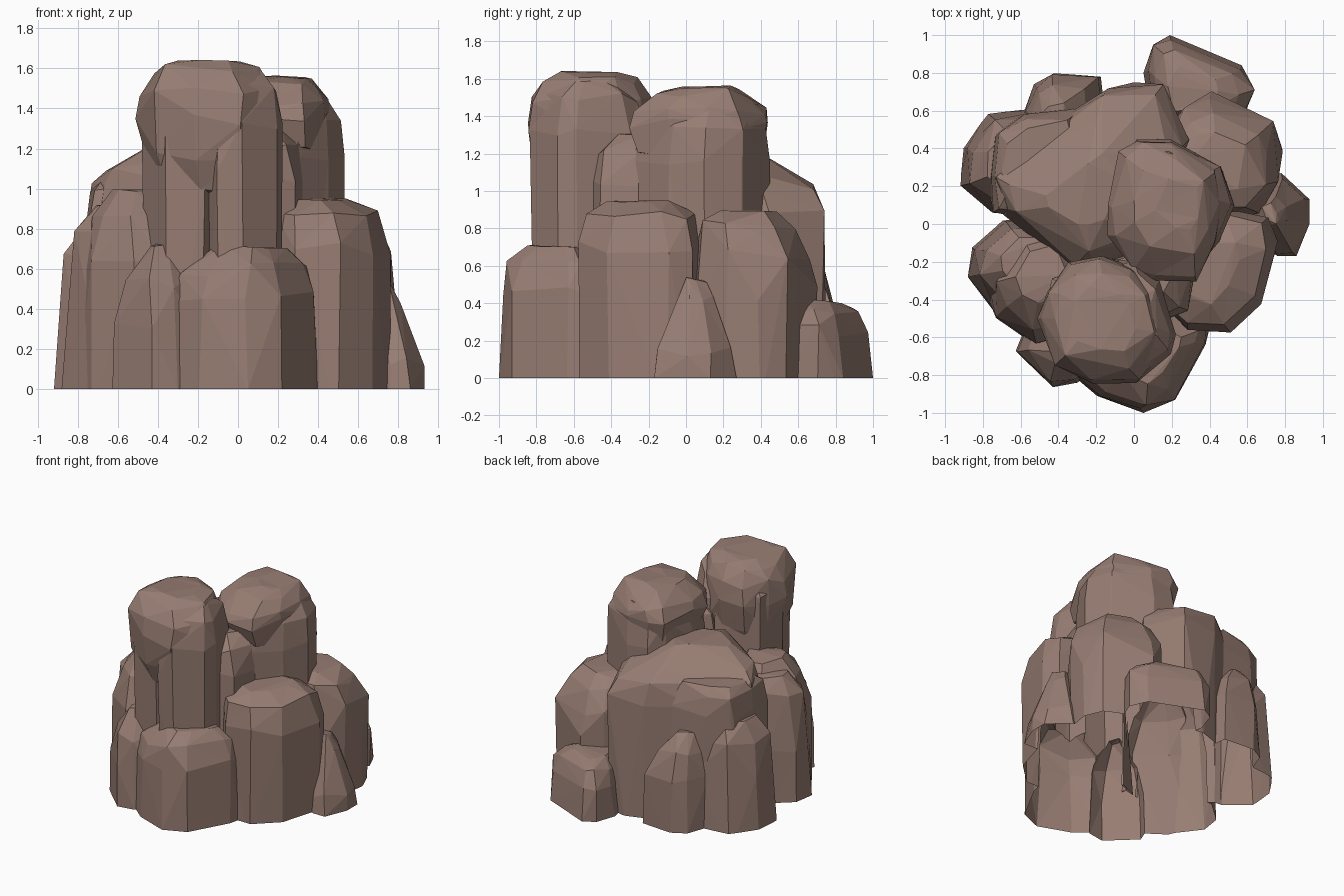
import bpy, bmesh, random
from mathutils import Vector

if "Cube" in bpy.data.objects:
    bpy.data.objects.remove(bpy.data.objects["Cube"])

random.seed(7)
stone = bpy.data.materials.new("brown_stone")
stone.diffuse_color = (0.31, 0.205, 0.17, 1)
stone.use_nodes = True
stone.node_tree.nodes["Principled BSDF"].inputs["Base Color"].default_value = stone.diffuse_color
rocks = []


def rock(name, outline, profile, shift=(0, 0), jitter=0.02):
    """Faceted boulder: hull of an outline repeated as (height, scale) rings."""
    n = len(outline)
    cx = sum(p[0] for p in outline) / n
    cy = sum(p[1] for p in outline) / n
    rings = list(profile)
    if rings[0][0] == 0:
        # sink below the ground so the base can be trimmed flat later
        rings.insert(0, (-0.1 - 0.004 * len(rocks), rings[0][1]))
    top = rings[-1][0]
    bm = bmesh.new()
    for z, s in rings:
        j = jitter if z > 0 else 0
        for x, y in outline:
            dx, dy, dz = (random.uniform(-j, j) for _ in range(3))
            zz = z - abs(dz) * 1.5 if z == top else z + dz * 2
            bm.verts.new((cx + (x - cx) * s + shift[0] * (1 - s) + dx,
                          cy + (y - cy) * s + shift[1] * (1 - s) + dy, zz))
    res = bmesh.ops.convex_hull(bm, input=bm.verts[:])
    inner = {v for v in res["geom_interior"] + res["geom_unused"]
             if isinstance(v, bmesh.types.BMVert)}
    bmesh.ops.delete(bm, geom=list(inner), context='VERTS')
    # merge nearly flat triangles into broad facets
    bmesh.ops.dissolve_limit(bm, angle_limit=0.09, verts=bm.verts[:], edges=bm.edges[:])
    bmesh.ops.triangulate(bm, faces=[f for f in bm.faces if len(f.verts) > 3])
    bmesh.ops.recalc_face_normals(bm, faces=bm.faces[:])
    me = bpy.data.meshes.new(name)
    bm.to_mesh(me)
    bm.free()
    ob = bpy.data.objects.new(name, me)
    bpy.context.collection.objects.link(ob)
    rocks.append(ob)


# broad back-left mass with a lower ledge
rock("back_mass",
     [(-.76, .24), (-.45, .52), (-.15, .70), (0, .75), (.15, .72), (.3, .45),
      (.1, -.1), (-.2, -.24), (-.32, -.22), (-.7, .06)],
     [(0, 1), (.87, 1), (1.0, .94), (1.12, .77), (1.23, .38)], (-.1, -.17))
rock("back_left_ledge",
     [(-.78, .25), (-.74, .48), (-.6, .58), (-.3, .62), (-.2, .3), (-.6, .04), (-.74, .06)],
     [(0, 1), (.85, .98), (.99, .9), (1.06, .7)], (.05, 0))

# tall front pillar: two shafts and a heavier head
rock("front_pillar_left",
     [(-.47, -.5), (-.42, -.28), (-.1, -.2), (-.1, -.6), (-.18, -.74), (-.36, -.74)],
     [(0, .94), (.72, .94), (1.0, 1.03), (1.4, 1.03), (1.5, .8)])
rock("front_pillar_right",
     [(-.2, -.25), (0, -.2), (.13, -.3), (.23, -.58), (.2, -.69), (.03, -.83), (-.1, -.82), (-.18, -.6)],
     [(0, .93), (.7, .94), (1.1, 1), (1.32, 1), (1.5, .78), (1.6, .4)], (.04, 0), .012)
rock("front_pillar_head",
     [(-.5, -.5), (-.47, -.35), (-.34, -.2), (-.18, -.18), (0, -.22), (.1, -.34), (.19, -.58),
      (.17, -.67), (.02, -.83), (-.22, -.85), (-.42, -.74)],
     [(1.0, .72), (1.15, .9), (1.34, 1), (1.49, .97), (1.59, .78), (1.645, .5)], jitter=.016)

# second tall pillar with a slight cap
rock("rear_pillar",
     [(-.13, .1), (-.1, -.1), (.02, -.24), (.3, -.28), (.46, -.1), (.53, .1),
      (.47, .3), (.2, .44), (.02, .45), (-.08, .35)],
     [(0, 1), (1.15, 1), (1.35, .93), (1.47, .75)], (.0, .1), .012)
rock("rear_pillar_cap",
     [(-.15, .1), (-.13, -.07), (0, -.25), (.1, -.29), (.33, -.3), (.44, -.1), (.48, .1),
      (.44, .3), (.2, .43), (.02, .44), (-.08, .38)],
     [(1.2, .87), (1.36, 1), (1.43, .92), (1.52, .64), (1.565, .36)], (.12, .06), .016)
rock("pillar_shoulder",
     [(-.1, -.2), (-.05, -.5), (.15, -.52), (.28, -.47), (.33, -.25), (.2, -.1)],
     [(0, 1), (1.06, 1), (1.2, .85), (1.32, .4)], (0, .12))

# left columns
rock("left_column_outer",
     [(-.88, -.28), (-.86, -.12), (-.7, .02), (-.4, .05), (-.45, -.35), (-.74, -.47)],
     [(0, 1), (.4, .93), (.8, .78), (.93, .5)], (.14, 0), .014)
rock("left_column_inner",
     [(-.8, -.33), (-.6, -.03), (-.35, .05), (-.2, -.3), (-.36, -.6), (-.53, -.64), (-.73, -.5)],
     [(0, 1), (.6, .94), (.87, .8), (1.0, .45)], (.02, .08))

# low front blocks
rock("front_block",
     [(-.35, -.78), (-.3, -.45), (.1, -.35), (.4, -.55), (.38, -.64), (.22, -.93), (.05, -1), (-.2, -.91)],
     [(0, 1), (.46, .97), (.6, .83), (.72, .5)], (.03, .03))
rock("front_left_spur",
     [(-.63, -.67), (-.55, -.5), (-.3, -.48), (-.18, -.75), (-.3, -.84), (-.43, -.86)],
     [(0, 1), (.3, .97), (.52, .78), (.73, .18)])

# right columns
rock("right_column",
     [(.15, -.45), (.28, -.57), (.5, -.57), (.67, -.41), (.76, -.1), (.72, .03), (.5, .08), (.2, 0)],
     [(0, 1), (.7, .99), (.86, .87), (.955, .5)], (-.14, 0), .016)
rock("right_rear_column",
     [(.1, .4), (.25, .62), (.4, .69), (.74, .54), (.8, .4), (.77, .2), (.65, .04), (.3, .0)],
     [(0, .96), (.45, 1), (.66, .93), (.81, .76), (.9, .45)], (-.06, -.04))
rock("right_spur",
     [(.6, -.05), (.76, -.17), (.86, -.17), (.93, 0), (.93, .13), (.78, .27), (.6, .2)],
     [(0, 1), (.14, .94), (.42, .5), (.54, .22)], (-.06, .02))

# small stones around the back
rock("back_stone",
     [(.05, .8), (.1, .95), (.19, 1), (.57, .84), (.63, .7), (.55, .5), (.1, .5)],
     [(0, 1), (.25, .97), (.36, .74), (.42, .45)], (0, -.06))
rock("back_left_spur",
     [(-.6, .55), (-.53, .74), (-.42, .8), (-.17, .78), (-.15, .6), (-.3, .45)],
     [(0, 1), (.38, .93), (.58, .66), (.72, .25)], (-.08, -.06), .012)
rock("left_rear_stone",
     [(-.93, .2), (-.91, .4), (-.78, .59), (-.5, .62), (-.4, .4), (-.6, .04), (-.75, .06)],
     [(0, 1), (.4, .92), (.66, .82), (.8, .6)], (.16, 0), .014)

# fuse everything into one outcrop
base = rocks[0]
for other in rocks[1:]:
    mod = base.modifiers.new("fuse", 'BOOLEAN')
    mod.operation, mod.solver, mod.object = 'UNION', 'EXACT', other
deps = bpy.context.evaluated_depsgraph_get()
mesh = bpy.data.meshes.new_from_object(base.evaluated_get(deps))
for ob in rocks:
    bpy.data.objects.remove(ob)

# trim flat at the ground, leaving the underside open
bm = bmesh.new()
bm.from_mesh(mesh)
bmesh.ops.bisect_plane(bm, geom=bm.verts[:] + bm.edges[:] + bm.faces[:], plane_co=Vector((0, 0, 0)),
                       plane_no=Vector((0, 0, 1)), clear_inner=True)
for f in bm.faces:
    f.smooth = False
bm.to_mesh(mesh)
bm.free()
mesh.materials.clear()
mesh.materials.append(stone)
outcrop = bpy.data.objects.new("rock_outcrop", mesh)
bpy.context.collection.objects.link(outcrop)
